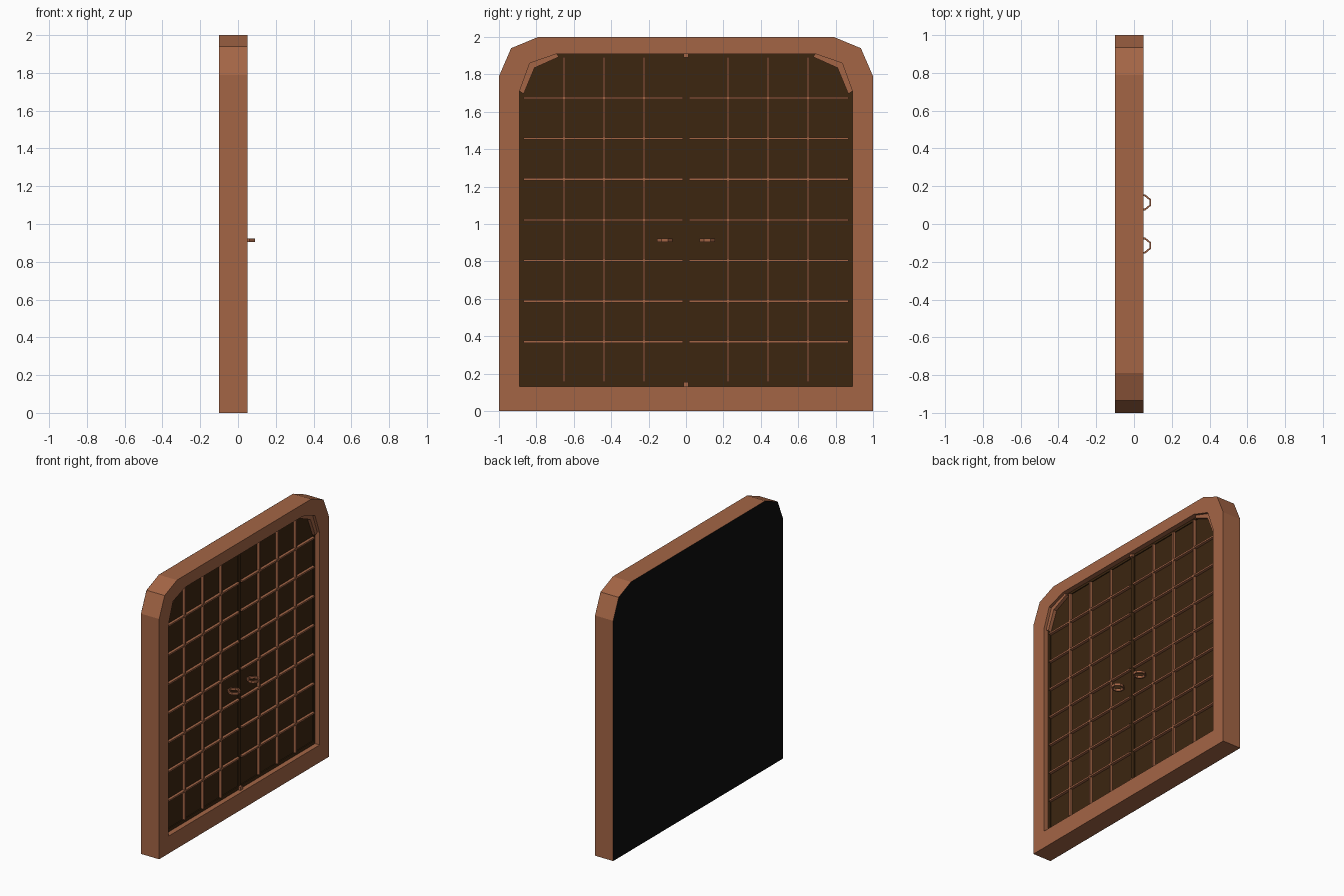
import bpy, bmesh

if "Cube" in bpy.data.objects:
    bpy.data.objects.remove(bpy.data.objects["Cube"])


def material(name, rgb):
    m = bpy.data.materials.new(name)
    m.diffuse_color = (*rgb, 1)
    m.use_nodes = True
    m.node_tree.nodes["Principled BSDF"].inputs["Base Color"].default_value = m.diffuse_color
    return m


WOOD = material("warm_wood", (0.37, 0.13, 0.06))
DARK = material("dark_wood", (0.045, 0.019, 0.005))
BLACK = material("black_back", (0.004, 0.004, 0.004))


def finish(name, bm, mat):
    bmesh.ops.recalc_face_normals(bm, faces=bm.faces)
    mesh = bpy.data.meshes.new(name)
    bm.to_mesh(mesh)
    bm.free()
    mesh.materials.append(mat)
    ob = bpy.data.objects.new(name, mesh)
    bpy.context.collection.objects.link(ob)
    return ob


def prism(name, pts, x0, x1, mat):
    """Extrude a (y, z) outline from x0 to x1."""
    bm = bmesh.new()
    face = bm.faces.new([bm.verts.new((x0, y, z)) for y, z in pts])
    ext = bmesh.ops.extrude_face_region(bm, geom=[face])
    for v in ext["geom"]:
        if isinstance(v, bmesh.types.BMVert):
            v.co.x = x1
    return finish(name, bm, mat)


def box(name, y0, y1, z0, z1, x0, x1, mat):
    return prism(name, [(y0, z0), (y1, z0), (y1, z1), (y0, z1)], x0, x1, mat)


def ring(name, outer, inner, a0, a1, place, mat):
    """Closed frame between two matching outlines, a0..a1 deep."""
    bm = bmesh.new()
    loops = [[bm.verts.new(place(p, q, a)) for p, q in pts]
             for pts, a in ((outer, a0), (outer, a1), (inner, a1), (inner, a0))]
    n = len(outer)
    for k in range(4):
        A, B = loops[k], loops[(k + 1) % 4]
        for i in range(n):
            j = (i + 1) % n
            bm.faces.new((A[i], A[j], B[j], B[i]))
    return finish(name, bm, mat)


def mirrored(half):
    return half + [(-y, z) for y, z in reversed(half)]


# Outer frame with clipped top corners, and black back
outer = mirrored([(1, 0), (1, 1.79), (0.935, 1.94), (0.79, 2)])
inner = mirrored([(0.89, 0.13), (0.89, 1.71), (0.835, 1.86), (0.69, 1.91)])
ring("door_frame", outer, inner, -0.0995, 0.05, lambda y, z, x: (x, y, z), WOOD)
bm = bmesh.new()
bm.faces.new([bm.verts.new((-0.1, y, z)) for y, z in reversed(outer)])
back = finish("back_panel", bm, BLACK)
if back.data.polygons[0].normal.x > 0:
    back.data.flip_normals()

# Small blocks where the leaves meet, top and bottom
for label, z in (("bottom", 0.13), ("top", 1.89)):
    box("stop_block_" + label, -0.014, 0.014, z, z + 0.025, 0, 0.03, WOOD)

for side, s in (("left", -1), ("right", 1)):
    # Door leaf and its slim raised rim
    box("door_leaf_" + side, 0, s * 0.9, 0.12, 1.92, -0.05, 0.005, DARK)
    ring("leaf_rim_" + side,
         [(s * 0.001, 0.13), (s * 0.89, 0.13), (s * 0.89, 1.91), (s * 0.001, 1.91)],
         [(s * 0.015, 0.155), (s * 0.87, 0.155), (s * 0.87, 1.893), (s * 0.015, 1.893)],
         0.0, 0.012, lambda y, z, x: (x, y, z), DARK)
    # Lattice bars
    for i in range(3):
        y = s * (0.225 + 0.2135 * i)
        box(f"upright_bar_{side}_{i}", y - 0.006, y + 0.006, 0.155, 1.893,
            0, 0.025, WOOD)
    for i in range(7):
        z = 0.37 + 0.2173 * i
        box(f"cross_bar_{side}_{i}", s * 0.016, s * 0.868, z - 0.006, z + 0.006,
            0, 0.0255, WOOD)
    # Trim strip following the clipped corner
    strip = [(0.89, 1.71), (0.835, 1.86), (0.69, 1.91),
             (0.68, 1.893), (0.81, 1.835), (0.868, 1.695)]
    prism("corner_trim_" + side, [(s * y, z) for y, z in strip], 0, 0.03, WOOD)
    # Octagonal pull ring
    half = [(0.09, 0.017), (0.06, 0.042), (0.035, 0.042), (0.003, 0.017)]
    hole = [(0.081, 0.013), (0.056, 0.033), (0.038, 0.033), (0.012, 0.013)]
    close = lambda h: h + [(x, -y) for x, y in reversed(h)]
    ring("pull_ring_" + side, close(half), close(hole), 0.904, 0.922,
         lambda x, y, z, s=s: (x, s * 0.114 + y, z), WOOD)
